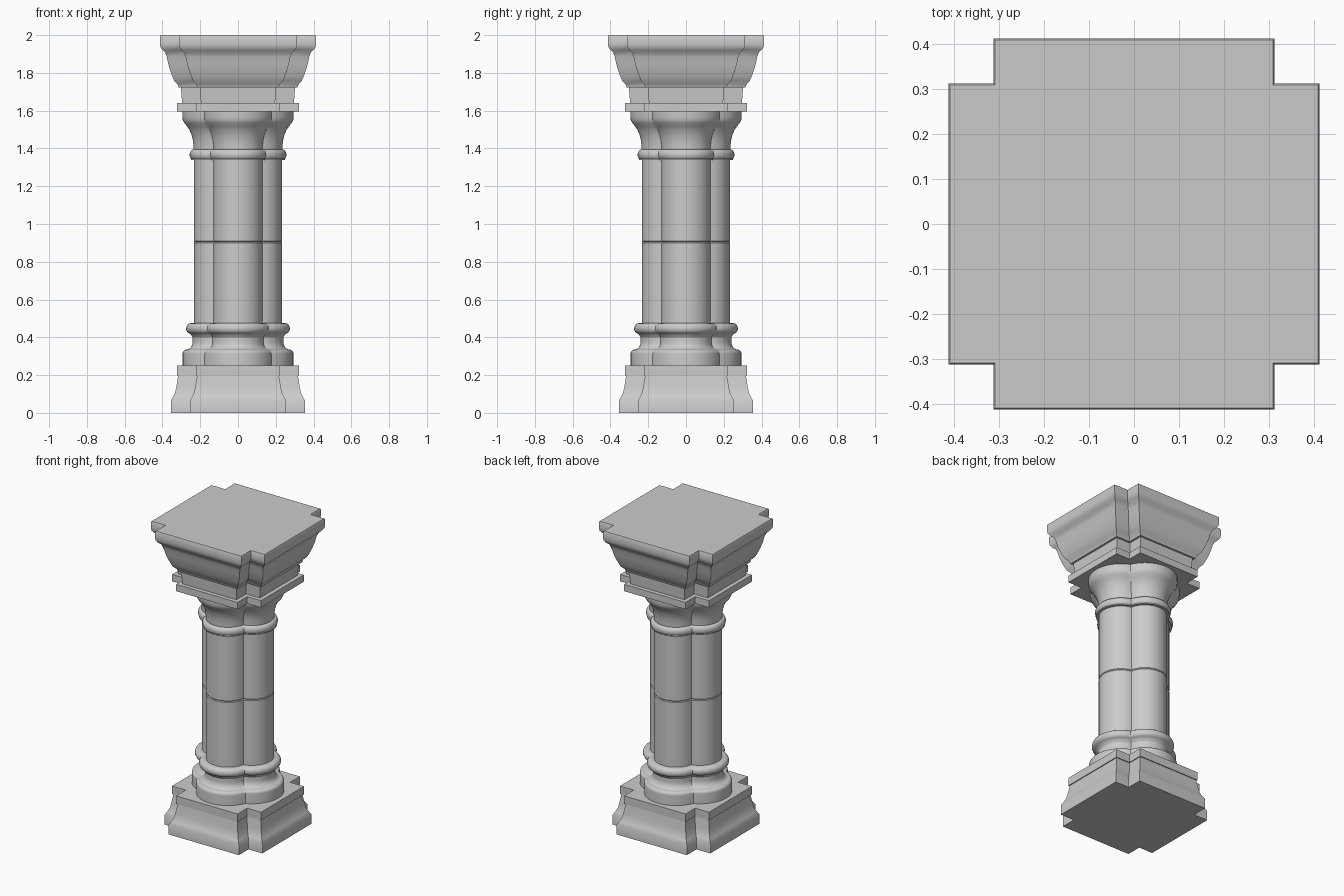
import bpy, bmesh
from math import sin, cos, pi, sqrt, atan2, radians

cube = bpy.data.objects.get("Cube")
if cube:
    bpy.data.objects.remove(cube, do_unlink=True)

stone = bpy.data.materials.new("grey_stone")
stone.use_nodes = True
GREY = (0.6, 0.6, 0.6, 1)
stone.diffuse_color = GREY
stone.node_tree.nodes["Principled BSDF"].inputs["Base Color"].default_value = GREY

NOTCH = 0.1          # depth of the square corner notches
LOBE_CENTRE = 0.102  # distance of each shaft lobe from the axis
ARC_STEPS = 20


def quarter_turns(points):
    """Repeat a run of plan points around the four sides."""
    ring = []
    for _ in range(4):
        ring += points
        points = [(-y, x) for x, y in points]
    return ring


def notched_square(half):
    inner = half - NOTCH
    return quarter_turns([(half, inner), (inner, inner), (inner, half)])


def quatrefoil(half):
    d, r = LOBE_CENTRE, half - LOBE_CENTRE
    seam = (d + sqrt(2 * r * r - d * d)) / 2   # where lobes meet on the diagonal
    limit = atan2(seam, seam - d)
    angles = [limit * (2 * i / ARC_STEPS - 1) for i in range(ARC_STEPS)]
    return quarter_turns([(d + r * cos(a), r * sin(a)) for a in angles])


def arc(half, z, rx, rz, start, end, steps=8):
    """Elliptical piece of a moulding profile, angles in degrees."""
    angles = [radians(start + (end - start) * i / steps) for i in range(steps + 1)]
    return [(half + rx * cos(a), z + rz * sin(a)) for a in angles]


def loft(name, plan, profile):
    """Stack plan rings along a (half width, height) profile, bottom to top."""
    bm = bmesh.new()
    rings = [[bm.verts.new((x, y, z)) for x, y in plan(half)] for half, z in profile]
    n = len(rings[0])
    for low, high in zip(rings, rings[1:]):
        for i in range(n):
            j = (i + 1) % n
            bm.faces.new((low[i], low[j], high[j], high[i]))
    bm.faces.new(rings[0][::-1])
    bm.faces.new(rings[-1])
    mesh = bpy.data.meshes.new(name)
    bm.to_mesh(mesh)
    bm.free()
    mesh.materials.append(stone)
    obj = bpy.data.objects.new(name, mesh)
    bpy.context.collection.objects.link(obj)
    bpy.ops.object.select_all(action='DESELECT')
    obj.select_set(True)
    bpy.context.view_layer.objects.active = obj
    bpy.ops.object.shade_smooth_by_angle(angle=radians(32))


# Plinth with a curved skirt and a flat cap
loft("plinth", notched_square,
     [(0.355, 0), (0.355, 0.065), (0.343, 0.085), (0.333, 0.107),
      (0.327, 0.135), (0.322, 0.165), (0.317, 0.197)])
loft("plinth_cap", notched_square, [(0.323, 0.197), (0.323, 0.25)])

# Lobed base: lower band, hollow, then a rounded ring
loft("base_moulding", quatrefoil,
     [(0.293, 0.25), (0.293, 0.315)]
     + arc(0.273, 0.315, 0.02, 0.02, 10, 90, 5)
     + arc(0.273, 0.378, 0.033, 0.043, 270, 180)
     + [(0.24, 0.4), (0.25, 0.415)]
     + arc(0.25, 0.447, 0.025, 0.028, -80, 90))

# Shaft drums with a fine joint between them
JOINT = 0.905
loft("lower_shaft", quatrefoil,
     [(0.234, 0.47), (0.234, JOINT - 0.005), (0.23, JOINT)])
loft("upper_shaft", quatrefoil,
     [(0.23, JOINT), (0.234, JOINT + 0.005), (0.234, 1.35)])

# Neck ring and flared bell of the capital
loft("neck_ring", quatrefoil, [(0.25, 1.34)]
     + arc(0.237, 1.367, 0.019, 0.027, -50, 90))
loft("capital_bell", quatrefoil,
     [(0.235, 1.385), (0.236, 1.42), (0.24, 1.45), (0.247, 1.475),
      (0.257, 1.498), (0.27, 1.518), (0.285, 1.535), (0.292, 1.548),
      (0.295, 1.565), (0.295, 1.597)])

# Square slab, frieze and overhanging cornice
loft("abacus", notched_square, [(0.323, 1.595), (0.323, 1.64)])
loft("frieze", notched_square, [(0.296, 1.64), (0.302, 1.722)])
loft("cornice", notched_square,
     [(0.315, 1.722), (0.32, 1.74), (0.337, 1.757), (0.348, 1.782),
      (0.36, 1.815), (0.37, 1.85), (0.377, 1.885), (0.385, 1.907),
      (0.4, 1.922), (0.411, 1.938), (0.413, 1.955), (0.413, 1.995), (0.41, 2.0)])
